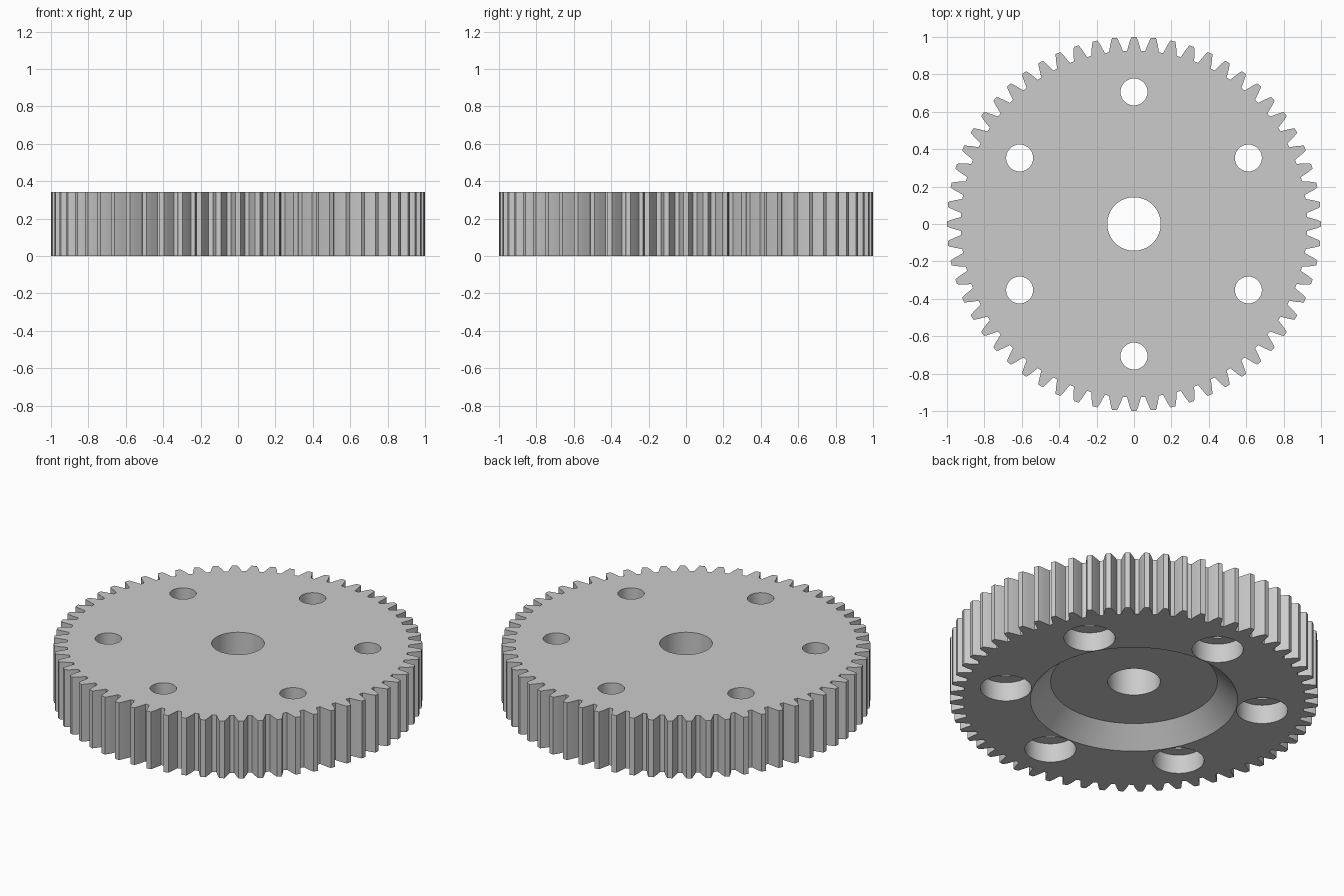
import bpy, bmesh, math
from mathutils import Matrix

if "Cube" in bpy.data.objects:
    bpy.data.objects.remove(bpy.data.objects["Cube"])

TEETH, HEIGHT = 60, 0.343
POCKET = 0.11                       # depth of the underside recesses
BOLTS = [(0.706 * math.cos(math.radians(90 + 60 * k)),
          0.706 * math.sin(math.radians(90 + 60 * k))) for k in range(6)]

steel = bpy.data.materials.new("light grey metal")
steel.diffuse_color = (0.6, 0.6, 0.6, 1)
steel.use_nodes = True
steel.node_tree.nodes["Principled BSDF"].inputs["Base Color"].default_value = steel.diffuse_color


def make_object(name, bm):
    bmesh.ops.recalc_face_normals(bm, faces=bm.faces)
    mesh = bpy.data.meshes.new(name)
    bm.to_mesh(mesh)
    bm.free()
    mesh.materials.append(steel)
    obj = bpy.data.objects.new(name, mesh)
    bpy.context.collection.objects.link(obj)
    return obj


def add_cone(bm, x, y, z0, z1, r0, r1):
    bmesh.ops.create_cone(bm, cap_ends=True, segments=64, radius1=r0, radius2=r1,
                          depth=z1 - z0,
                          matrix=Matrix.Translation((x, y, (z0 + z1) / 2)))


# Toothed blank: one tooth flank (radius, half width) mirrored and repeated
flank = [(0.927, 0.037), (0.945, 0.032), (0.968, 0.0253), (0.985, 0.0195), (1.0, 0.0135)]
tooth = [(r, -w) for r, w in flank] + [(r, w) for r, w in reversed(flank)]
bm = bmesh.new()
outline = []
for k in range(TEETH):
    for r, w in tooth:
        a = 2 * math.pi * k / TEETH + w / r
        outline.append(bm.verts.new((r * math.cos(a), r * math.sin(a), 0)))
base = bm.faces.new(outline)
top = bmesh.ops.extrude_face_region(bm, geom=[base], use_keep_orig=True)["geom"]
bmesh.ops.translate(bm, vec=(0, 0, HEIGHT),
                    verts=[v for v in top if isinstance(v, bmesh.types.BMVert)])
gear = make_object("gear_wheel", bm)

# Conical recess and bolt counterbores in the underside
bm = bmesh.new()
add_cone(bm, 0, 0, -0.002, POCKET, 0.565, 0.453)
for x, y in BOLTS:
    add_cone(bm, x, y, -0.02, POCKET + 0.004, 0.139, 0.139)
pockets = make_object("pocket_cutter", bm)

# Shaft bore and bolt holes right through
bm = bmesh.new()
add_cone(bm, 0, 0, -0.1, 0.5, 0.143, 0.143)
for x, y in BOLTS:
    add_cone(bm, x, y, -0.1, 0.5, 0.072, 0.072)
holes = make_object("hole_cutter", bm)

# Cut, then remove the cutters
bpy.context.view_layer.objects.active = gear
gear.select_set(True)
for cutter in (pockets, holes):
    cutter.hide_render = True
    mod = gear.modifiers.new("cut", 'BOOLEAN')
    mod.operation, mod.solver, mod.object = 'DIFFERENCE', 'EXACT', cutter
    bpy.ops.object.modifier_apply(modifier=mod.name)
    bpy.data.objects.remove(cutter)
bpy.ops.object.shade_smooth_by_angle(angle=math.radians(30))
